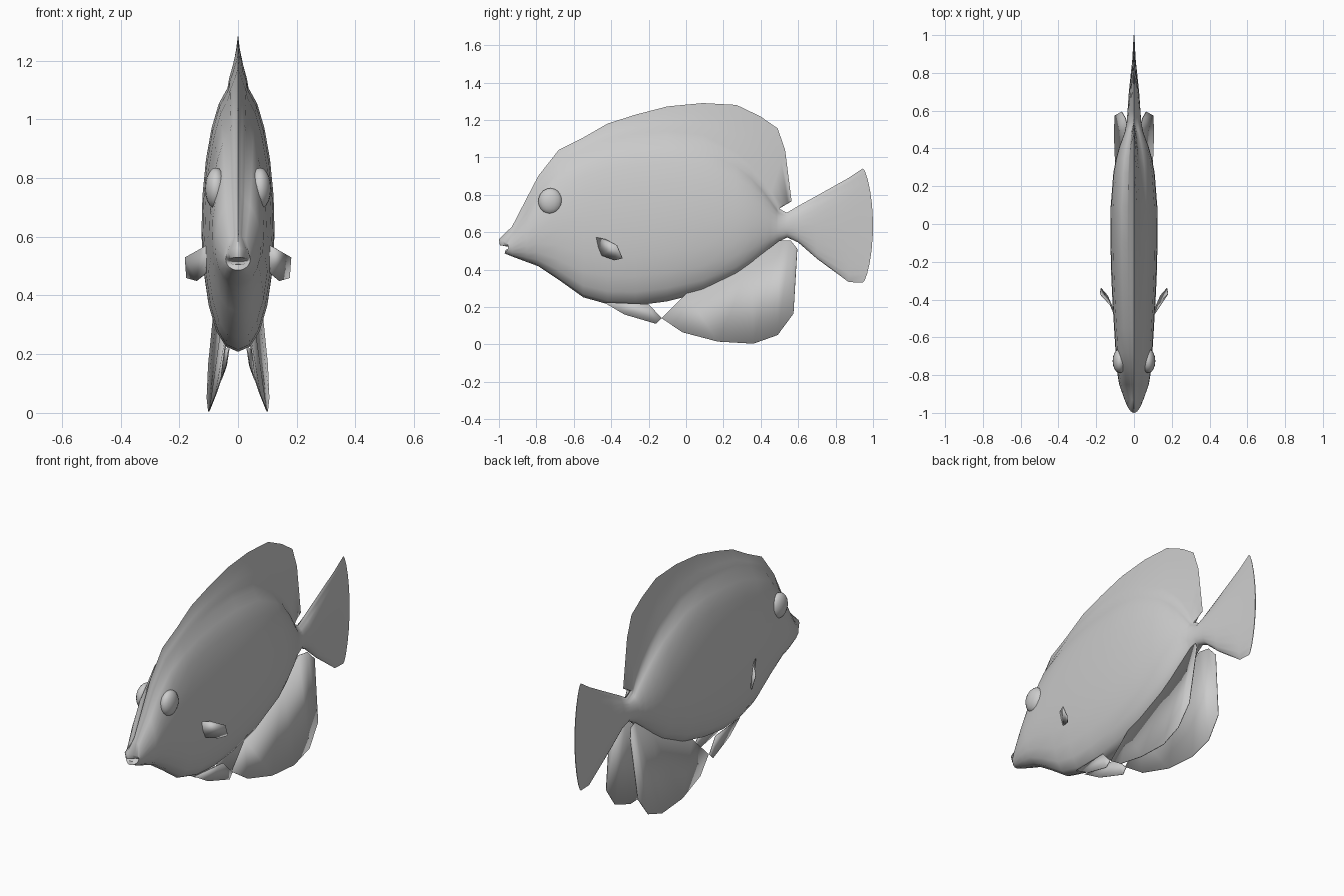
import bpy, bmesh, math

if "Cube" in bpy.data.objects:
    bpy.data.objects.remove(bpy.data.objects["Cube"])

grey = bpy.data.materials.new("fish grey")
grey.diffuse_color = (0.6, 0.6, 0.6, 1)
grey.use_nodes = True
grey.node_tree.nodes["Principled BSDF"].inputs["Base Color"].default_value = grey.diffuse_color

# Stations: y, belly z, back z, crest z, half width
STATIONS = [
    (-.93, .47, .60, .63, .05),
    (-.85, .44, .73, .785, .078),
    (-.79, .418, .84, .90, .088),
    (-.68, .345, .97, 1.04, .097),
    (-.55, .252, 1.04, 1.105, .105),
    (-.42, .215, 1.09, 1.18, .113),
    (-.27, .208, 1.115, 1.228, .12),
    (-.10, .23, 1.125, 1.272, .124),
    (.09, .278, 1.10, 1.29, .123),
    (.27, .365, 1.0, 1.28, .109),
    (.35, .423, .925, 1.22, .094),
    (.41, .475, .85, 1.155, .077),
    (.45, .51, .79, 1.04, .062),
    (.485, .54, .735, .765, .049),
    (.495, .548, .715, .727, .047),
    (.54, .572, .692, .704, .038),
    (.60, .545, .725, .74, .034),
    (.70, .458, .78, .795, .027),
    (.87, .333, .872, .89, .009),
]


def mirror_ring(half):
    """Close a belly-to-back half outline with its mirror image."""
    return half + [(-x, y, z) for x, y, z in half[-2:0:-1]]


def section(y, lo, core, crest, w):
    """Rounded core blending into a thin crest that sweeps back at the rear."""
    sweep = .08 * min(1, max(0, (y - .27) / .14)) if y < .49 else 0
    half = []
    for i in range(11):
        a = math.pi * i / 11
        f = math.sin(a) ** .9 * (1 + .1 * math.cos(a))
        half.append((f * w, y, lo + (core - lo) * (1 - math.cos(a)) / 2))
    for k in (.1, .4, .75):
        half.append((.28 * w * (1 - k) ** 1.3, y + sweep * k, core + (crest - core) * k))
    half.append((0, y + sweep, crest))
    return mirror_ring(half)


def lip_ring(w, lo, hi, upper_y, lower_y, corner_y):
    """Mouth ring: lips forward, corners of the mouth pulled back."""
    half = []
    for i in range(15):
        a = math.pi * i / 14
        tip = lower_y if i < 7 else upper_y
        half.append((w * math.sin(a) if 0 < i < 14 else 0,
                     tip + (corner_y - tip) * math.sin(a) ** 2,
                     (lo + hi) / 2 - (hi - lo) / 2 * math.cos(a)))
    return mirror_ring(half)


def finish(bm, name, angle):
    bmesh.ops.recalc_face_normals(bm, faces=bm.faces[:])
    me = bpy.data.meshes.new(name)
    bm.to_mesh(me)
    bm.free()
    me.materials.append(grey)
    ob = bpy.data.objects.new(name, me)
    bpy.context.collection.objects.link(ob)
    bpy.ops.object.select_all(action='DESELECT')
    ob.select_set(True)
    bpy.context.view_layer.objects.active = ob
    bpy.ops.object.shade_smooth_by_angle(angle=math.radians(angle))
    return ob


# Body, dorsal crest and tail in one loft
rings = [lip_ring(.035, .505, .530, -.995, -.965, -.94),
         lip_ring(.042, .486, .562, -1.0, -.97, -.95)]
rings += [section(*s) for s in STATIONS]
# Curved trailing edge of the tail
rings.append([(x, y + .055 * math.sin(math.pi * min(1, max(0, (z - .33) / .61))) ** .6, z)
              for x, y, z in section(.945, .33, .925, .94, .002)])

bm = bmesh.new()
loops = [[bm.verts.new(p) for p in r] for r in rings]
m = len(loops[0])
for a, b in zip(loops, loops[1:]):
    for i in range(m):
        j = (i + 1) % m
        bm.faces.new((a[i], a[j], b[j], b[i]))
# Mouth cavity
throat = bm.verts.new((0, -.91, .515))
for i in range(m):
    bm.faces.new((loops[0][i], loops[0][(i + 1) % m], throat))
# Close the tail edge from side to side
end = loops[-1]
for i in range(m // 2):
    quad = [end[i], end[i + 1], end[(m - i - 1) % m], end[(m - i) % m]]
    bm.faces.new(list(dict.fromkeys(quad)))
finish(bm, "body", 60)

SIDES = ((1, "right"), (-1, "left"))

# Eye bulges
for side, tag in SIDES:
    bm = bmesh.new()
    bmesh.ops.create_uvsphere(bm, u_segments=16, v_segments=10, radius=1)
    for v in bm.verts:
        v.co = (side * (.075 + v.co.x * .038), -.725 + v.co.y * .065, .765 + v.co.z * .07)
    finish(bm, "eye_bulge_" + tag, 60)


def fin_pair(name, outline):
    """Thin fin from an (x, y, z) outline, on both sides."""
    for side, tag in SIDES:
        bm = bmesh.new()
        bm.faces.new([bm.verts.new((side * x, y, z)) for x, y, z in outline])
        bmesh.ops.triangulate(bm, faces=bm.faces[:])
        ob = finish(bm, name + "_" + tag, 40)
        mod = ob.modifiers.new("thickness", 'SOLIDIFY')
        mod.thickness = .004
        mod.offset = 0


fin_pair("pectoral_fin", [(.10, -.49, .575), (.125, -.43, .56), (.18, -.37, .53),
                          (.175, -.34, .46), (.14, -.38, .45), (.11, -.45, .475)])
fin_pair("pelvic_fin", [(.03, -.44, .225), (.04, -.33, .16), (.058, -.16, .11),
                        (.055, -.13, .14), (.045, -.20, .215)])
fin_pair("anal_fin", [(.04, 0, .27), (.05, -.13, .14), (.075, -.02, .065),
                      (.095, .17, .015), (.10, .36, .004), (.105, .49, .05),
                      (.10, .575, .165), (.065, .595, .51), (.045, .56, .555),
                      (.03, .50, .555), (.035, .35, .44)])
